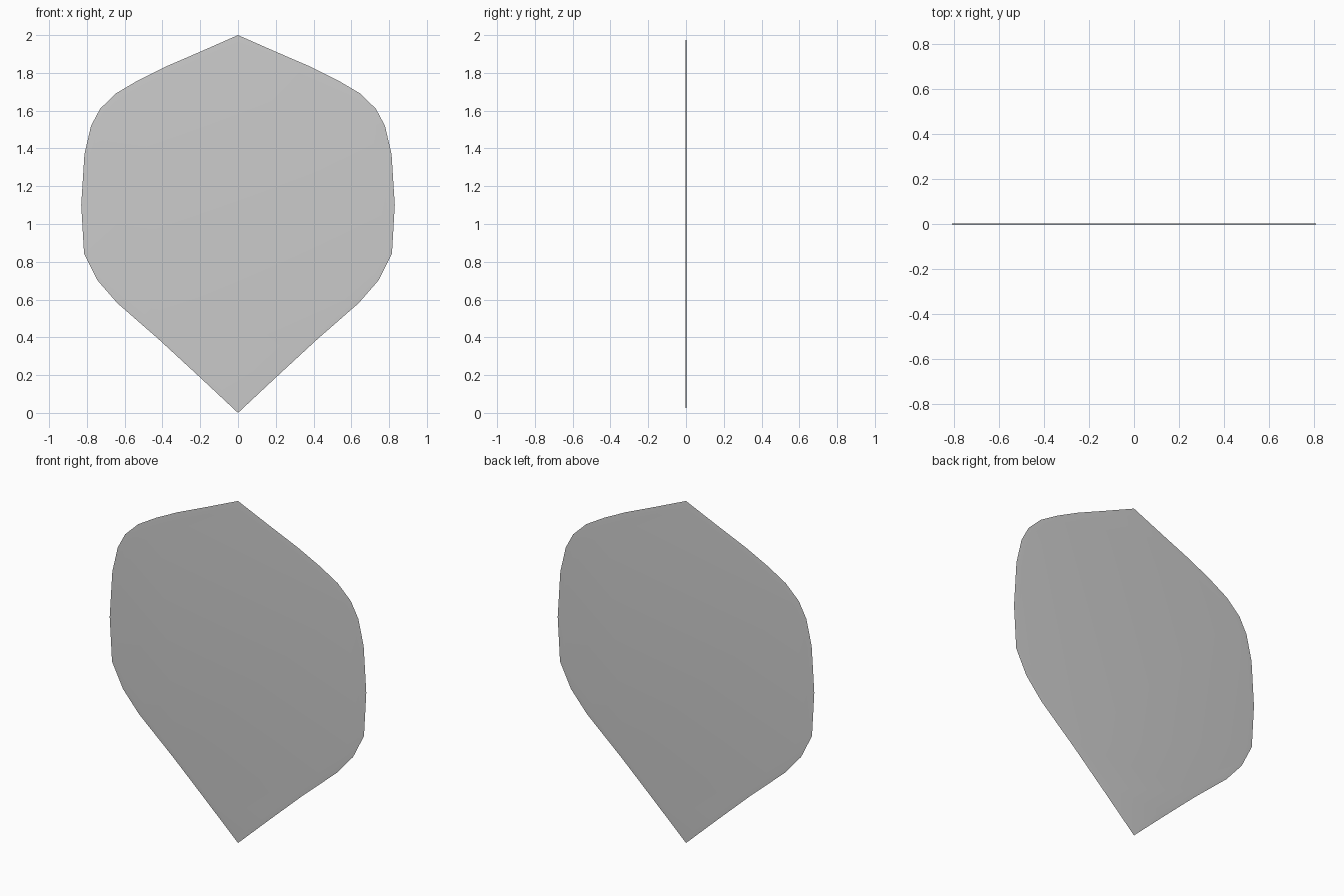
import bpy, bmesh

if "Cube" in bpy.data.objects:
    bpy.data.objects.remove(bpy.data.objects["Cube"])

# Right half of the outline (x, z), bottom tip to top tip
half = [(0, 0), (0.2, 0.187), (0.42, 0.39), (0.64, 0.582), (0.745, 0.703),
        (0.815, 0.843), (0.83, 1.10), (0.813, 1.37), (0.778, 1.52),
        (0.73, 1.61), (0.645, 1.692), (0.53, 1.76), (0.39, 1.83),
        (0.2, 1.912), (0, 2.0)]
outline = half + [(-x, z) for x, z in reversed(half[1:-1])]

bm = bmesh.new()


def ring(scale, y):
    return [bm.verts.new((x * scale, y, 1 + (z - 1) * scale)) for x, z in outline]


def bridge(a, b):
    n = len(a)
    for i in range(n):
        j = (i + 1) % n
        bm.faces.new((a[i], a[j], b[j], b[i]))


# Very thin blade: sharp rim, flat front and back faces
rim = ring(1.0, 0)
for y in (-0.002, 0.002):
    inner = ring(0.96, y)
    bridge(rim, inner)
    bm.faces.new(inner)
bmesh.ops.recalc_face_normals(bm, faces=bm.faces)

mesh = bpy.data.meshes.new("leaf_blade")
bm.to_mesh(mesh)
bm.free()
leaf = bpy.data.objects.new("leaf_blade", mesh)
bpy.context.collection.objects.link(leaf)

# Smooth shading across the blade
bpy.context.view_layer.objects.active = leaf
leaf.select_set(True)
bpy.ops.object.shade_smooth_by_angle()
